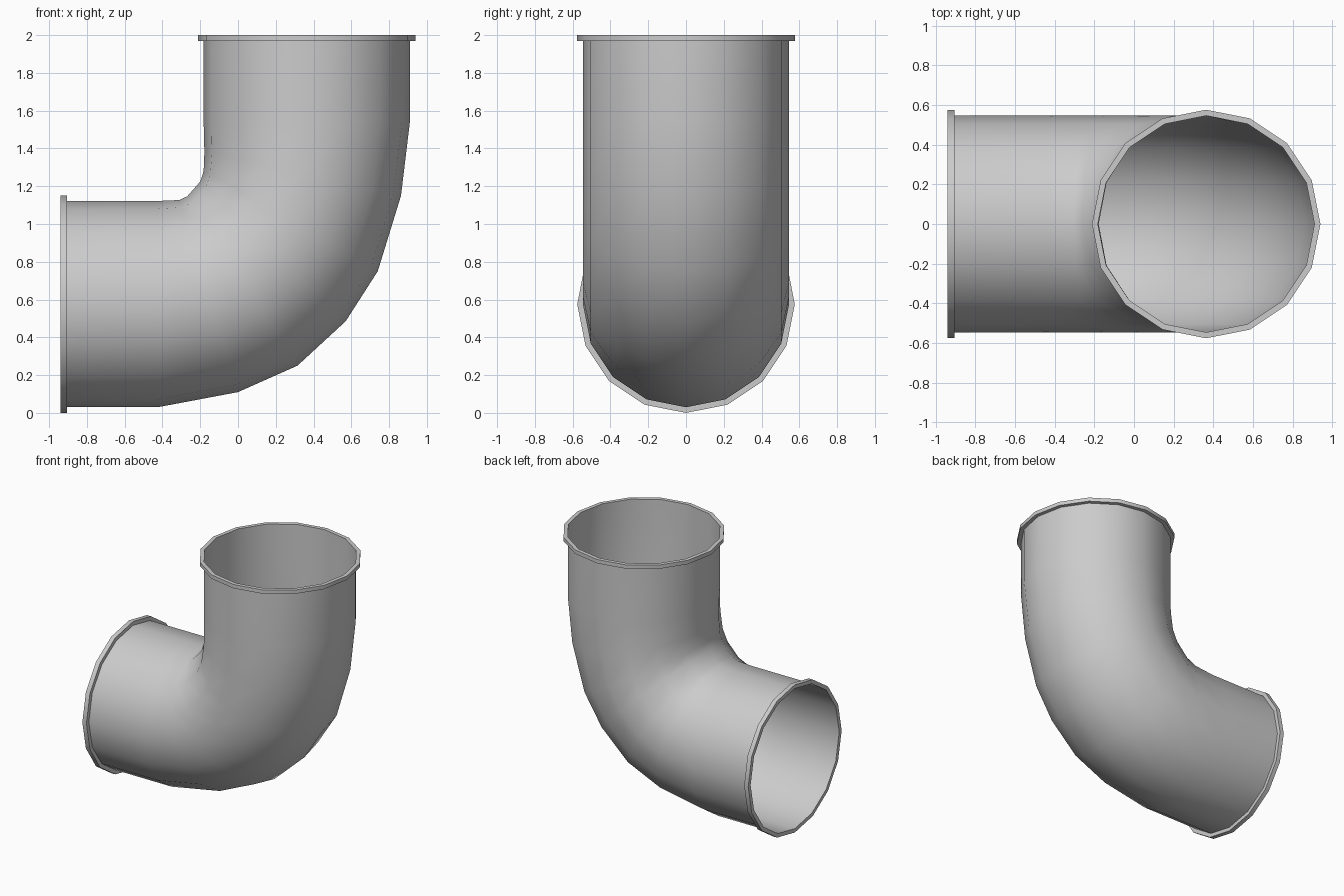
import bpy
from math import cos, sin, pi

if "Cube" in bpy.data.objects:
    bpy.data.objects.remove(bpy.data.objects["Cube"])

SIDES = 16
R = 0.546          # pipe radius
RF = 0.576         # flange radius


def loft(name, rings):
    """Skin open rings; each ring is (outer point xz, inner point xz, half width in y)."""
    verts, faces = [], []
    for (ox, oz), (ix, iz), w in rings:
        for j in range(SIDES):
            a = 2 * pi * j / SIDES
            c = cos(a) / 2
            verts.append(((ox + ix) / 2 + (ox - ix) * c, w * sin(a),
                          (oz + iz) / 2 + (oz - iz) * c))
    for i in range(len(rings) - 1):
        for j in range(SIDES):
            k = (j + 1) % SIDES
            p, q = i * SIDES, (i + 1) * SIDES
            faces.append((p + j, p + k, q + k, q + j))
    mesh = bpy.data.meshes.new(name)
    mesh.from_pydata(verts, [], faces)
    obj = bpy.data.objects.new(name, mesh)
    bpy.context.collection.objects.link(obj)
    bpy.context.view_layer.objects.active = obj
    bpy.ops.object.select_all(action='DESELECT')
    obj.select_set(True)
    bpy.ops.object.shade_smooth_by_angle(angle=pi / 4)
    return obj


CZ, CX = 0.576, 0.364   # axis height of the inlet, axis x of the outlet


def inlet(x, r):
    return ((x, CZ - r), (x, CZ + r), r)


def outlet(z, r):
    return ((CX + r, z), (CX - r, z), r)


# Elbow pipe: straight inlet, swept bend with a tight throat, straight outlet
bend = [((0.0, 0.11), (-0.31, 1.127), R),
        ((0.315, 0.25), (-0.268, 1.147), R),
        ((0.57, 0.485), (-0.2, 1.225), R),
        ((0.74, 0.75), (-0.182, 1.28), R),
        ((0.863, 1.15), (-0.178, 1.38), R)]
loft("elbow_pipe", [inlet(-0.94, R), inlet(-0.425, R)] + bend
     + [outlet(1.54, R), outlet(2.0, R)])

# Thin collars round both open ends
for name, end, a, b in (("inlet_flange", inlet, -0.94, -0.905),
                        ("outlet_flange", outlet, 1.97, 2.0)):
    loft(name, [end(a, R), end(a, RF), end(b, RF), end(b, R)])
